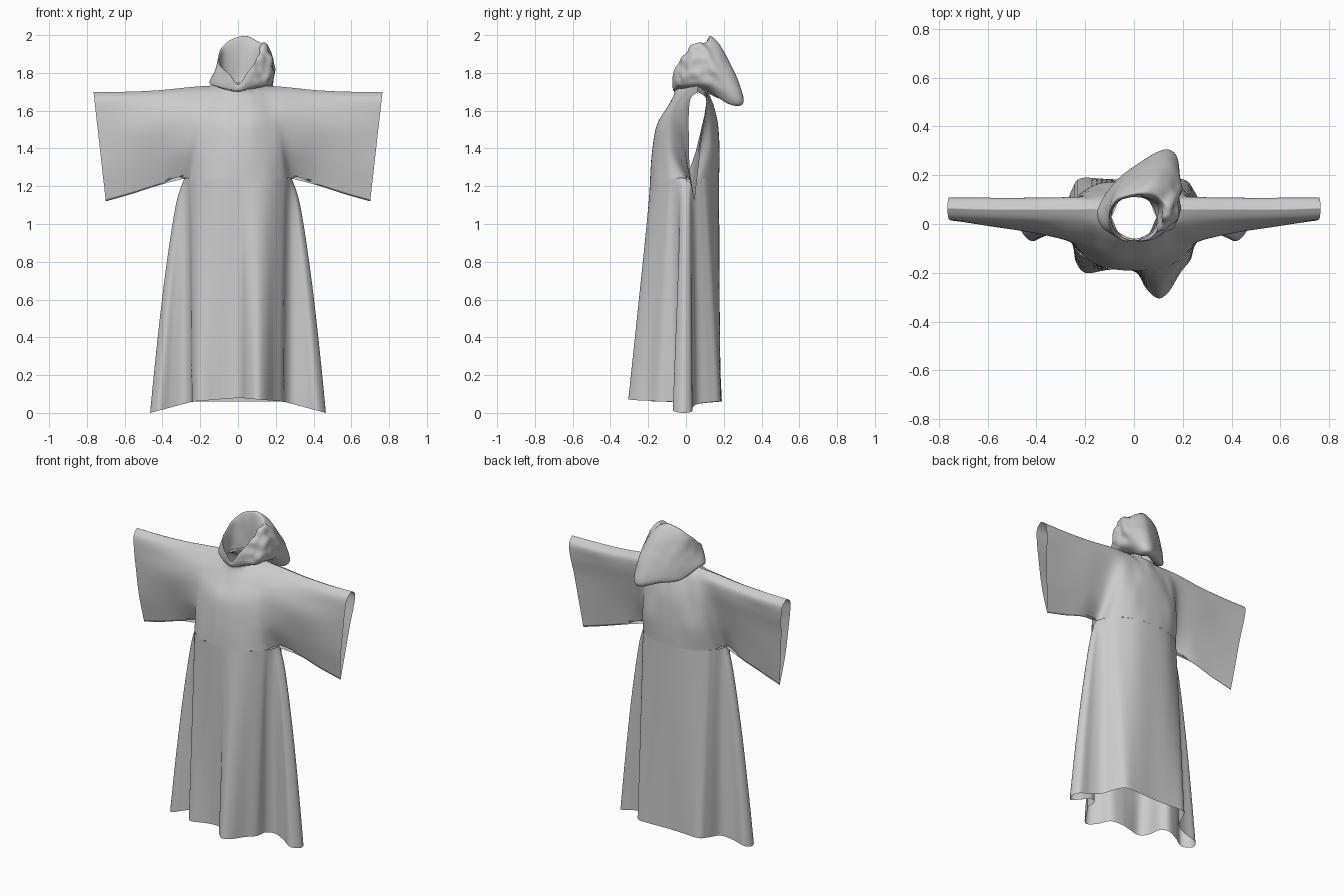
import bpy, bmesh, math
from mathutils import Vector, noise


def curve(pts, n, closed=False):
    """Smooth interpolating curve through pts, n steps per span."""
    m = len(pts)
    get = (lambda i: pts[i % m]) if closed else (lambda i: pts[max(0, min(m - 1, i))])
    out = []
    for i in range(m if closed else m - 1):
        a, b, c, d = (get(i + k) for k in (-1, 0, 1, 2))
        for j in range(n):
            t = j / n
            out.append(0.5 * (2 * b + (c - a) * t + (2 * a - 5 * b + 4 * c - d) * t * t
                              + (3 * b - a - 3 * c + d) * t ** 3))
    if not closed:
        out.append(pts[-1].copy())
    return out


def patch(bm, rows, nu, nv, closed=False):
    """Smooth surface through a grid of control points."""
    dense = [curve(r, nu, closed) for r in rows]
    cols = [curve(list(c), nv) for c in zip(*dense)]
    grid = [[bm.verts.new(p) for p in c] for c in cols]
    k = len(grid)
    for i in range(k if closed else k - 1):
        a, b = grid[i], grid[(i + 1) % k]
        for j in range(len(a) - 1):
            bm.faces.new((a[j], b[j], b[j + 1], a[j + 1]))


def finish(bm, name):
    bmesh.ops.remove_doubles(bm, verts=bm.verts, dist=0.0008)
    bmesh.ops.recalc_face_normals(bm, faces=bm.faces)
    me = bpy.data.meshes.new(name)
    bm.to_mesh(me)
    bm.free()
    me.polygons.foreach_set("use_smooth", [True] * len(me.polygons))
    ob = bpy.data.objects.new(name, me)
    bpy.context.collection.objects.link(ob)
    return ob


WAIST_Z, WAIST_X = 1.24, 0.285


def waist_y(x, depth):
    return depth * max(0.0, 1 - (abs(x) / WAIST_X) ** 2.6) ** 0.625


# Skirt: folded hem blended up into an oval waist (waist x, hem x, hem y)
hem_front = [
    (-.285, -.465, -.02), (-.282, -.42, -.07), (-.278, -.36, -.045), (-.272, -.29, -.03),
    (-.262, -.25, -.07), (-.245, -.24, -.15), (-.21, -.20, -.20), (-.13, -.12, -.19),
    (-.06, -.06, -.185), (.01, .01, -.20), (.05, .05, -.265), (.10, .10, -.305),
    (.15, .145, -.275), (.20, .19, -.20), (.245, .235, -.14), (.262, .245, -.07),
    (.272, .29, -.03), (.278, .36, -.045), (.282, .42, -.07), (.285, .465, -.02)]
hem_back = [
    (.282, .44, .03), (.278, .36, .035), (.27, .29, .06), (.25, .25, .13), (.22, .21, .18),
    (.12, .12, .185), (0, 0, .18), (-.12, -.12, .185), (-.22, -.22, .187),
    (-.25, -.255, .14), (-.27, -.29, .06), (-.278, -.36, .035), (-.282, -.44, .03)]
loop = [(p, -.19) for p in hem_front] + [(p, .175) for p in hem_back]
rows = []
for s in (0, .08, .2, .4, .6, .8, 1):
    row = []
    for (wx, hx, hy), depth in loop:
        wy = waist_y(wx, depth)
        a = abs(hx)
        hz = .06 - .06 * max(0, a - .24) / .225 if a > .24 else .06
        if depth < 0 and a < .24:
            hz += .02 * (1 - a / .24)
        row.append(Vector((wx + (hx - wx) * s ** .65, wy + (hy - wy) * s,
                           WAIST_Z + (hz - WAIST_Z) * s)))
    rows.append(row)
bm = bmesh.new()
patch(bm, rows, 5, 8, True)
finish(bm, "robe_skirt")

# Bodice and wide sleeves: front and back sheets sharing one outline
ends = [(0, 1.24, 0, 1.71), (.08, 1.24, .06, 1.72), (.17, 1.24, .095, 1.735),
        (.25, 1.24, .15, 1.732), (.285, 1.24, .25, 1.725), (.42, 1.205, .42, 1.708),
        (.56, 1.16, .60, 1.70), (.70, 1.12, .765, 1.70)]
steps = (0, .3, .6, .8, .94, 1)
front = [(-.19, -.18, -.155, -.10, -.065, -.06), (-.185, -.175, -.15, -.095, -.05, -.04),
         (-.14, -.15, -.13, -.075, -.02, .03), (-.06, -.11, -.10, -.055, 0, .06),
         (0, -.06, -.07, -.045, .01, .06), (.03, -.01, -.035, -.02, .015, .06),
         (.035, .005, -.01, 0, .018, .06), (.045, .02, .015, .015, .025, .065)]
back = [(.175, .178, .17, .15, .125, .11), (.175, .175, .165, .14, .11, .095),
        (.155, .165, .15, .13, .10, .03), (.09, .125, .135, .125, .10, .06),
        (0, .055, .09, .108, .105, .06), (.03, .055, .085, .105, .103, .06),
        (.035, .058, .08, .10, .105, .06), (.045, .065, .085, .105, .105, .065)]
bm = bmesh.new()
for sheet, depth in ((front, -.19), (back, .175)):
    cols = []
    for k in range(-7, 8):
        sx, (xb, zb, xt, zt) = (-1 if k < 0 else 1), ends[abs(k)]
        ys = list(sheet[abs(k)])
        if abs(k) < 5:
            ys[0] = waist_y(xb, depth)
        cols.append([Vector((sx * (xb + (xt - xb) * t), y, zb + (zt - zb) * t))
                     for t, y in zip(steps, ys)])
    patch(bm, cols, 8, 6)
finish(bm, "robe_bodice_and_sleeves")


# Hood: collar rising from the neck, folded over and sagging down the back
def neck(r, z):
    return [(r * math.sin(a), .025 - r * math.cos(a), z - .012 * math.cos(a))
            for a in (i * math.pi / 6 for i in range(12))]


rim = [(0, -.068, 1.74), (.05, -.065, 1.80), (.09, -.035, 1.86), (.115, .02, 1.92),
       (.125, .07, 1.95), (.09, .11, 1.975), (.035, .125, 1.995), (-.03, .115, 1.98),
       (-.08, .09, 1.94), (-.10, .04, 1.89), (-.095, -.02, 1.84), (-.05, -.065, 1.80)]
outer = [(0, -.07, 1.72), (.06, -.068, 1.76), (.12, -.04, 1.80), (.17, .02, 1.87),
         (.185, .10, 1.88), (.165, .19, 1.85), (.11, .235, 1.85), (.02, .205, 1.86),
         (-.07, .15, 1.85), (-.115, .07, 1.82), (-.12, -.01, 1.79), (-.06, -.06, 1.75)]
lower = [(0, -.065, 1.705), (.07, -.055, 1.73), (.13, -.025, 1.74), (.18, .04, 1.77),
         (.18, .15, 1.74), (.178, .27, 1.67), (.125, .305, 1.66), (.02, .25, 1.68),
         (-.08, .17, 1.69), (-.145, .07, 1.75), (-.14, 0, 1.74), (-.07, -.05, 1.72)]
under = [(0, -.06, 1.70), (.06, -.04, 1.715), (.12, 0, 1.725), (.14, .05, 1.73),
         (.13, .13, 1.70), (.14, .22, 1.638), (.10, .25, 1.635), (.02, .19, 1.66),
         (-.06, .14, 1.68), (-.12, .07, 1.73), (-.12, .02, 1.73), (-.06, -.035, 1.71)]
rings = [neck(.092, 1.735), rim, outer, lower, under, neck(.095, 1.722)]
bm = bmesh.new()
patch(bm, [[Vector(p) for p in r] for r in rings], 8, 8, True)
# Crumpled cloth, strongest on the right side
bm.normal_update()
for v in bm.verts:
    side = max(0, min(1, (v.co.x - .06) / .08)) * max(0, min(1, (.2 - v.co.y) / .08))
    amount = (.004 + .022 * side) * max(0, min(1, (v.co.z - 1.72) / .06))
    v.co += v.normal * amount * noise.noise(v.co * 17)
    v.co.z = min(v.co.z, 2.0)
finish(bm, "hood")
